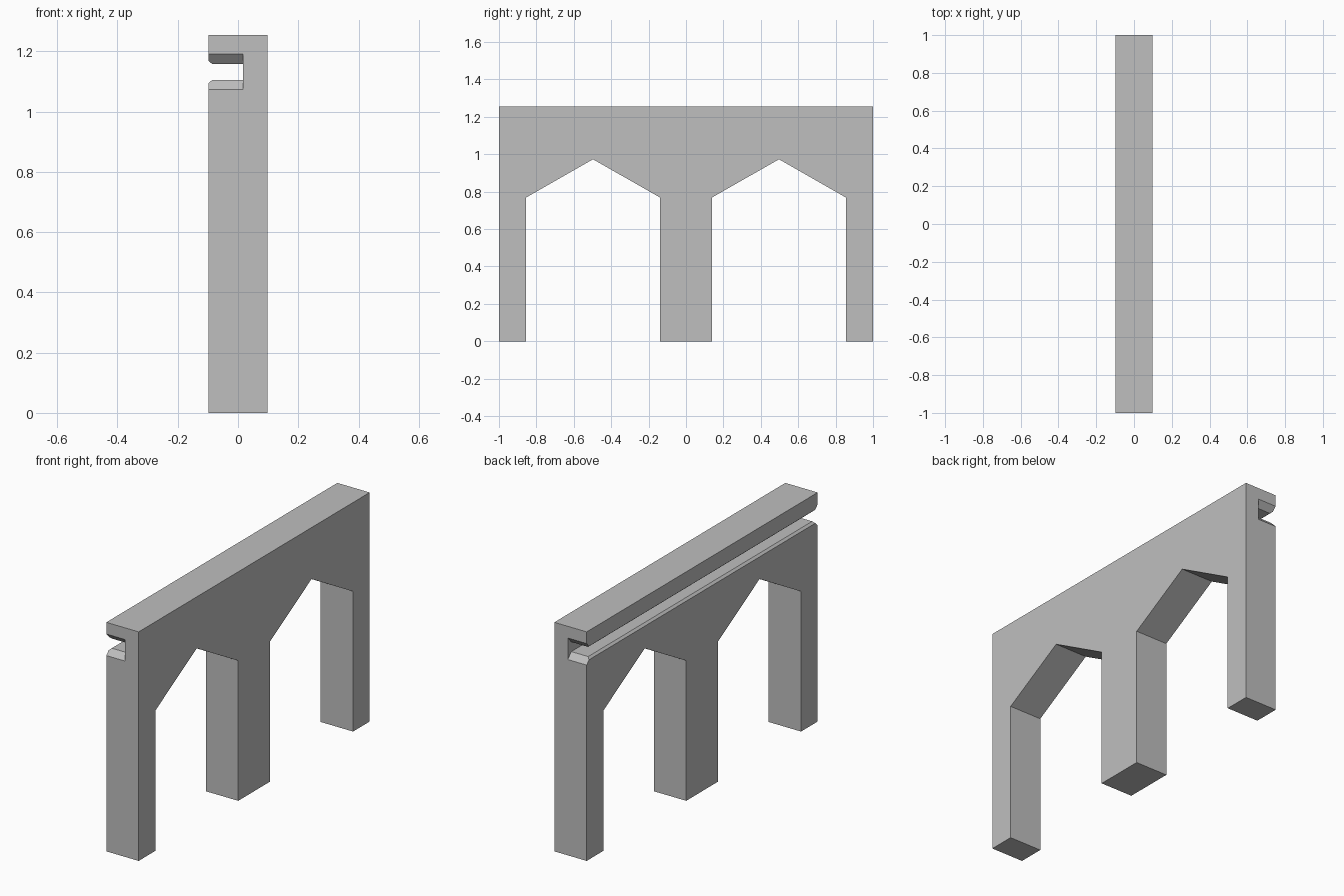
import bpy
import bmesh
from mathutils import Vector

if "Cube" in bpy.data.objects:
    bpy.data.objects.remove(bpy.data.objects["Cube"])

HALF_X = 0.098
TOP = 1.255


def prism(name, points, place, start, end):
    """Extrude a 2D outline; place(a, b, t) maps it into space."""
    bm = bmesh.new()
    face = bm.faces.new([bm.verts.new(place(a, b, start)) for a, b in points])
    new = bmesh.ops.extrude_face_region(bm, geom=[face])["geom"]
    shift = Vector(place(0, 0, end)) - Vector(place(0, 0, start))
    bmesh.ops.translate(bm, vec=shift,
                        verts=[v for v in new if isinstance(v, bmesh.types.BMVert)])
    bmesh.ops.recalc_face_normals(bm, faces=bm.faces)
    mesh = bpy.data.meshes.new(name)
    bm.to_mesh(mesh)
    bm.free()
    obj = bpy.data.objects.new(name, mesh)
    bpy.context.collection.objects.link(obj)
    return obj


def along_x(a, b, t):
    return (t, a, b)


def along_y(a, b, t):
    return (a, t, b)


# Wall with two pointed openings, outlined in y and z
half = [(0.138, 0), (0.138, 0.768), (0.497, 0.973), (0.856, 0.768),
        (0.856, 0), (1, 0), (1, TOP)]
outline = half + [(-y, z) for y, z in reversed(half)]
wall = prism("arched_wall", outline, along_x, -HALF_X, HALF_X)

# Long side slot, flared at both ends
lo, hi, lo_end, hi_end, flare = 1.105, 1.158, 1.073, 1.191, 0.03
k = 0.1 / flare                      # carry the flare past the wall ends
y_in, y_out = 1 - flare, 1.1
z_lo = lo_end - k * (lo - lo_end)
z_hi = hi_end + k * (hi_end - hi)
slot = prism("slot_cutter",
             [(-y_out, z_lo), (-y_in, lo), (y_in, lo), (y_out, z_lo),
              (y_out, z_hi), (y_in, hi), (-y_in, hi), (-y_out, z_hi)],
             along_x, -0.3, 0.016)

# Bevel along the slot lips
mid = (lo + hi) / 2
lip = prism("lip_cutter",
            [(-0.1303, mid - 0.0655), (-0.0555, mid), (-0.1303, mid + 0.0655)],
            along_y, -1.2, 1.2)

for cutter in (slot, lip):
    mod = wall.modifiers.new(cutter.name, "BOOLEAN")
    mod.operation = "DIFFERENCE"
    mod.solver = "EXACT"
    mod.object = cutter
    cutter.hide_render = True
    cutter.hide_set(True)

# Single grey finish
grey = bpy.data.materials.new("light grey")
grey.diffuse_color = (0.52, 0.52, 0.52, 1)
grey.use_nodes = True
grey.node_tree.nodes["Principled BSDF"].inputs["Base Color"].default_value = grey.diffuse_color
for obj in (wall, slot, lip):
    obj.data.materials.append(grey)
